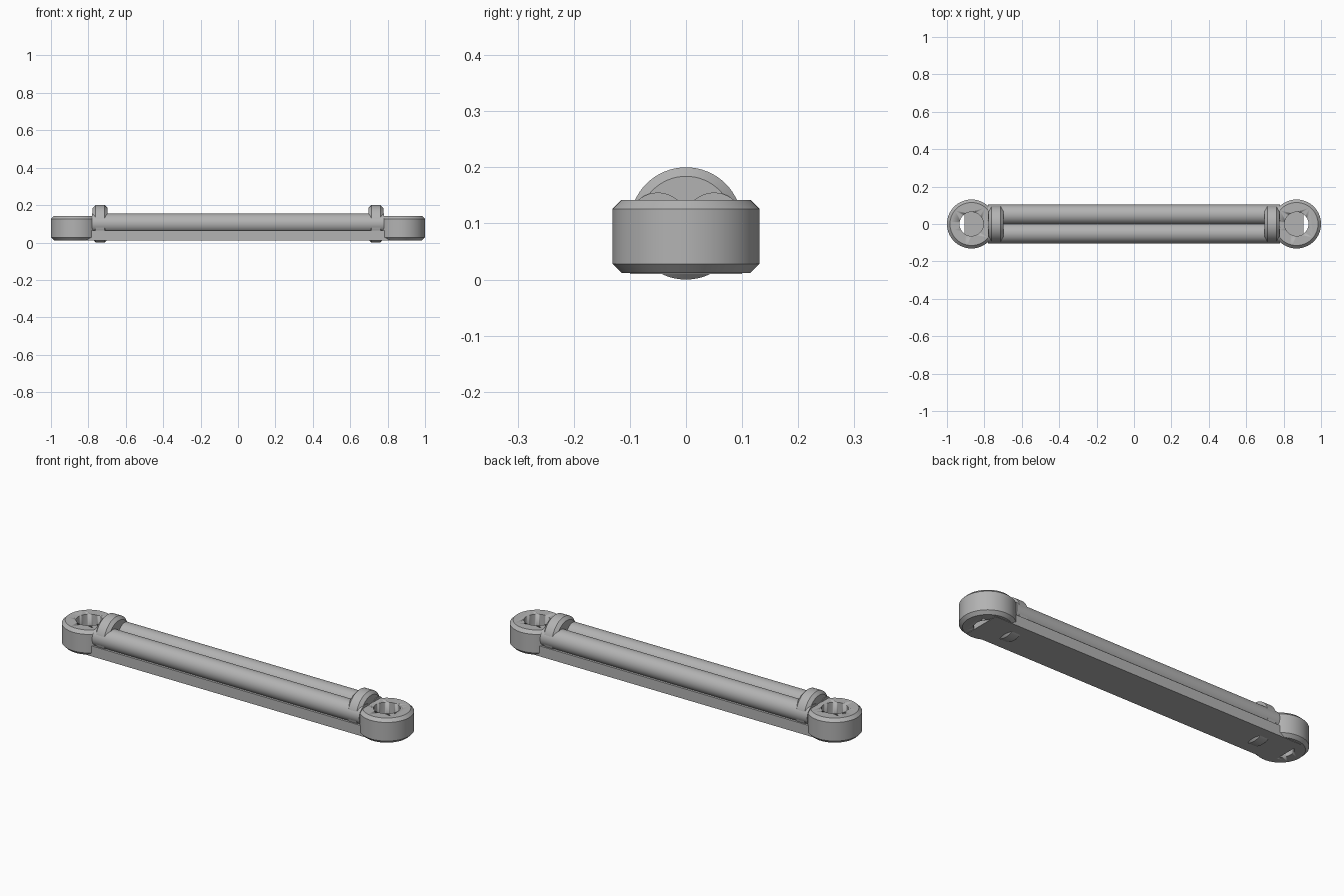
import bpy
import math

cube = bpy.data.objects.get("Cube")
if cube:
    bpy.data.objects.remove(cube, do_unlink=True)

metal = bpy.data.materials.new("grey metal")
metal.use_nodes = True
GREY = (0.45, 0.45, 0.45, 1)
metal.diffuse_color = GREY
metal.node_tree.nodes["Principled BSDF"].inputs["Base Color"].default_value = GREY

ALONG_X = (0, math.pi / 2, 0)


def finish(obj, name):
    obj.name = name
    obj.data.materials.append(metal)
    bpy.ops.object.shade_smooth_by_angle(angle=math.radians(30))
    return obj


def cylinder(name, radius, length, location, rotation=(0, 0, 0)):
    bpy.ops.mesh.primitive_cylinder_add(vertices=64, radius=radius, depth=length,
                                        location=location, rotation=rotation)
    return finish(bpy.context.object, name)


def chamfer(obj, width):
    mod = obj.modifiers.new("chamfer", "BEVEL")
    mod.width = width
    mod.segments = 1
    mod.limit_method = "ANGLE"
    mod.angle_limit = math.radians(40)


# Flat base bar, reaching partly under the eyelet holes
bpy.ops.mesh.primitive_cube_add(size=1, location=(0, 0, 0.0375))
bar = bpy.context.object
bar.scale = (1.81, 0.2, 0.055)
bpy.ops.object.transform_apply(location=False, rotation=False, scale=True)
finish(bar, "base_bar")

# Two parallel tubes lying on the bar
for side, y in (("front", -0.05), ("back", 0.05)):
    cylinder(side + "_tube", 0.053, 1.56, (0, y, 0.102), ALONG_X)

for side, s in (("right", -1), ("left", 1)):
    # Chamfered ring band around the tubes
    band = cylinder(side + "_band", 0.1, 0.08, (s * 0.737, 0, 0.1), ALONG_X)
    chamfer(band, 0.016)

    # Chamfered mounting eyelet with a through hole
    eyelet = cylinder(side + "_eyelet", 0.131, 0.13, (s * 0.869, 0, 0.077))
    chamfer(eyelet, 0.016)
    cutter = cylinder(side + "_hole_cutter", 0.064, 0.4, (s * 0.869, 0, 0.077))
    cutter.hide_render = True
    cutter.hide_set(True)
    hole = eyelet.modifiers.new("hole", "BOOLEAN")
    hole.operation = "DIFFERENCE"
    hole.object = cutter
    hole.solver = "EXACT"
